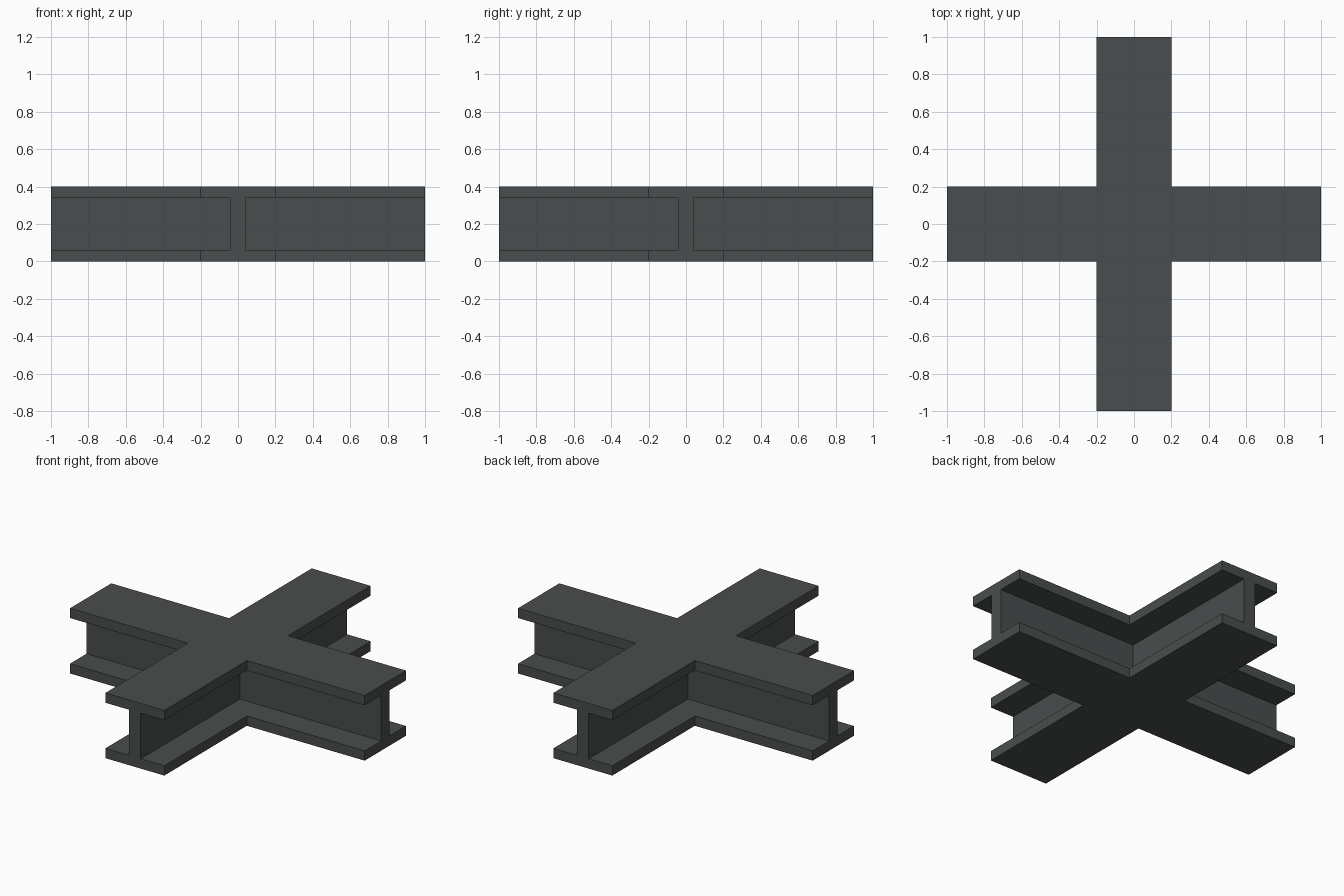
import bpy, bmesh, math
from mathutils import Vector

if "Cube" in bpy.data.objects:
    bpy.data.objects.remove(bpy.data.objects["Cube"])

# Dimensions
HALF_LEN, HALF_FLANGE, HALF_WEB = 1.0, 0.2, 0.04
HEIGHT, FLANGE_T = 0.4, 0.06

# Cell boundaries along the beams and up the section
XY = [-HALF_LEN, -HALF_FLANGE, -HALF_WEB, HALF_WEB, HALF_FLANGE, HALF_LEN]
Z = [0, FLANGE_T, HEIGHT - FLANGE_T, HEIGHT]
GRID = (XY, XY, Z)


def solid(c):
    """True where a cell lies inside either crossing I-beam."""
    if any(not 0 <= c[a] < len(GRID[a]) - 1 for a in range(3)):
        return False
    mid = [(GRID[a][c[a]] + GRID[a][c[a] + 1]) / 2 for a in range(3)]
    half_width = HALF_WEB if c[2] == 1 else HALF_FLANGE
    return min(abs(mid[0]), abs(mid[1])) < half_width


# Crossed I-beams as one watertight skin
bm = bmesh.new()
for i in range(5):
    for j in range(5):
        for k in range(3):
            cell = (i, j, k)
            if not solid(cell):
                continue
            for axis in range(3):
                for side in (0, 1):
                    near = list(cell)
                    near[axis] += 2 * side - 1
                    if solid(near):
                        continue
                    u, v = (axis + 1) % 3, (axis + 2) % 3
                    corners = [(0, 0), (1, 0), (1, 1), (0, 1)]
                    if side == 0:
                        corners.reverse()
                    verts = []
                    for du, dv in corners:
                        p = Vector()
                        p[axis] = GRID[axis][cell[axis] + side]
                        p[u] = GRID[u][cell[u] + du]
                        p[v] = GRID[v][cell[v] + dv]
                        verts.append(bm.verts.new(p))
                    bm.faces.new(verts)

# Weld and merge flat regions into clean faces
bmesh.ops.remove_doubles(bm, verts=bm.verts[:], dist=1e-4)
bmesh.ops.dissolve_limit(bm, angle_limit=math.radians(1),
                         verts=bm.verts[:], edges=bm.edges[:])

mesh = bpy.data.meshes.new("crossed_i_beams")
bm.to_mesh(mesh)
bm.free()
beam = bpy.data.objects.new("crossed_i_beams", mesh)
bpy.context.collection.objects.link(beam)

# Dark steel colour
steel = bpy.data.materials.new("dark steel")
steel.diffuse_color = (0.068, 0.075, 0.075, 1)
steel.use_nodes = True
steel.node_tree.nodes["Principled BSDF"].inputs["Base Color"].default_value = steel.diffuse_color
mesh.materials.append(steel)
